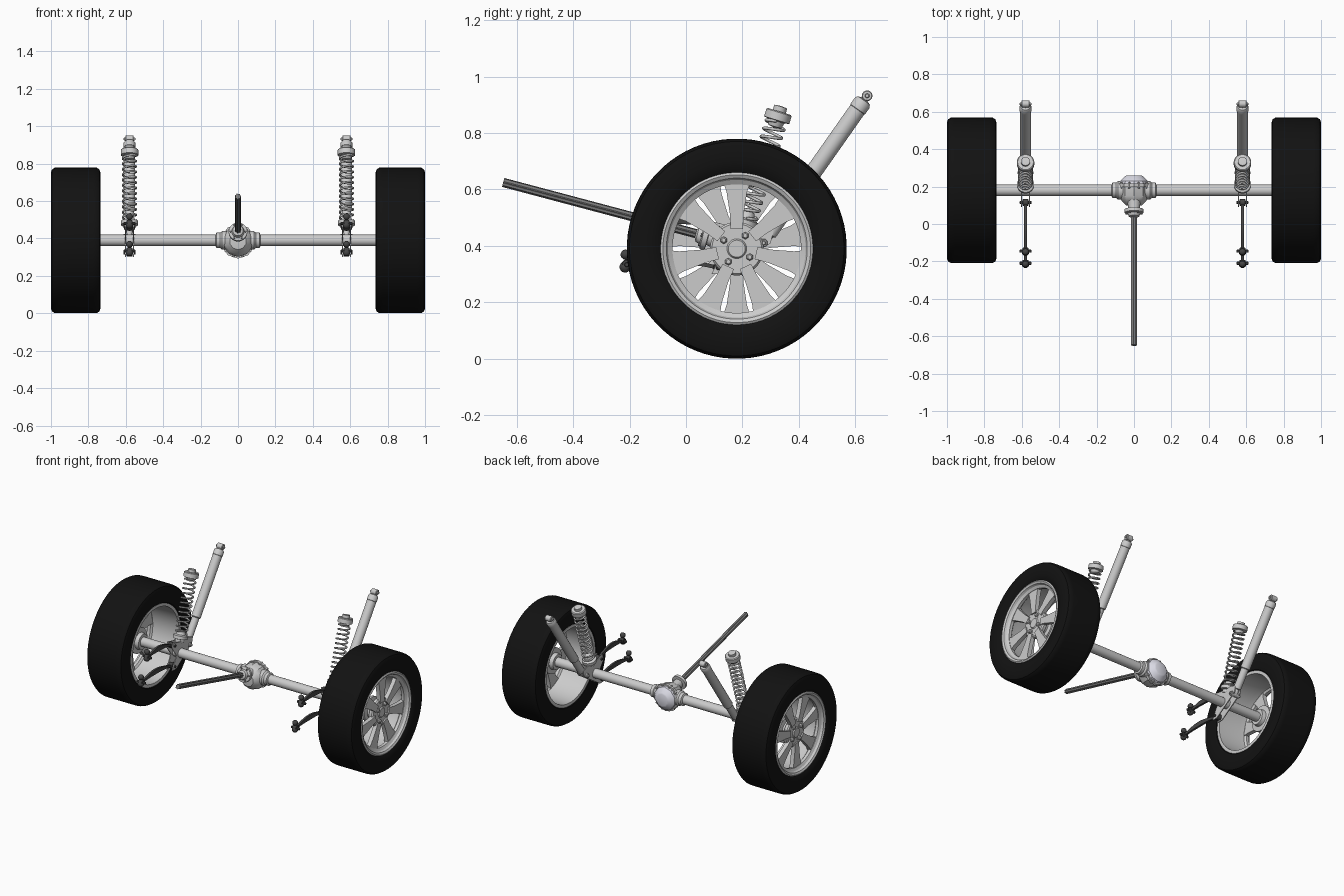
import bpy, bmesh, math
from mathutils import Vector, Matrix

if "Cube" in bpy.data.objects:
    bpy.data.objects.remove(bpy.data.objects["Cube"])


def material(name, c):
    m = bpy.data.materials.new(name)
    m.diffuse_color = (*c, 1)
    m.use_nodes = True
    m.node_tree.nodes["Principled BSDF"].inputs["Base Color"].default_value = m.diffuse_color
    return m


RUBBER = material("rubber", (0.006, 0.006, 0.006))
DARK = material("dark_steel", (0.06, 0.06, 0.06))
STEEL = material("shaft_steel", (0.2, 0.2, 0.2))
COVER = material("cover_metal", (0.72, 0.72, 0.8))


def finish(name, bm, mat=None):
    bmesh.ops.remove_doubles(bm, verts=bm.verts, dist=1e-5)
    bmesh.ops.recalc_face_normals(bm, faces=bm.faces)
    me = bpy.data.meshes.new(name)
    bm.to_mesh(me)
    bm.free()
    ob = bpy.data.objects.new(name, me)
    bpy.context.collection.objects.link(ob)
    if mat:
        me.materials.append(mat)
    return ob


def lathe(name, prof, p, d, n=32, closed=False, mat=None):
    """Spin (radius, height) points about direction d from point p."""
    M = Matrix.Translation(p) @ Vector(d).to_track_quat('Z', 'Y').to_matrix().to_4x4()
    bm = bmesh.new()
    rings = [[bm.verts.new(M @ Vector((r * math.cos(a), r * math.sin(a), h)))
              for a in (2 * math.pi * (i + .5) / n for i in range(n))] for r, h in prof]
    pairs = list(zip(rings, rings[1:])) + ([(rings[-1], rings[0])] if closed else [])
    for a, b in pairs:
        for i in range(n):
            j = (i + 1) % n
            bm.faces.new((a[i], a[j], b[j], b[i]))
    return finish(name, bm, mat)


def rod(name, a, b, r, n=20, mat=None, c=0.003):
    """Cylinder between two points with a small edge chamfer."""
    d = Vector(b) - Vector(a)
    L = d.length
    return lathe(name, [(0, 0), (r - c, 0), (r, c), (r, L - c), (r - c, L), (0, L)], a, d, n, mat=mat)


def ball(name, p, r, mat=None):
    prof = [(r * math.sin(math.pi * k / 8), -r * math.cos(math.pi * k / 8)) for k in range(9)]
    return lathe(name, prof, p, (1, 0, 0), 14, mat=mat)


def prism(name, pts, M, t, mat=None):
    """Extrude a 2D outline by t along local z, placed by matrix M."""
    bm = bmesh.new()
    lo = [bm.verts.new(M @ Vector((x, y, 0))) for x, y in pts]
    hi = [bm.verts.new(M @ Vector((x, y, t))) for x, y in pts]
    bm.faces.new(lo)
    bm.faces.new(hi)
    for i in range(len(pts)):
        j = (i + 1) % len(pts)
        bm.faces.new((lo[i], lo[j], hi[j], hi[i]))
    return finish(name, bm, mat)


def tube(name, pts, r, res=2, mat=None):
    cu = bpy.data.curves.new(name, 'CURVE')
    cu.dimensions = '3D'
    cu.bevel_depth, cu.bevel_resolution, cu.use_fill_caps = r, res, True
    sp = cu.splines.new('POLY')
    sp.points.add(len(pts) - 1)
    for q, p in zip(sp.points, pts):
        q.co = (*p, 1)
    ob = bpy.data.objects.new(name, cu)
    bpy.context.collection.objects.link(ob)
    if mat:
        cu.materials.append(mat)
    return ob


WY, WZ = 0.18, 0.39
# local y -> world y, local x -> world z helper frames: columns are (u, v, extrude)
SIDE = Matrix(((0, 0, 1, 0), (1, 0, 0, 0), (0, 1, 0, 0), (0, 0, 0, 1)))

for s, side in ((1, "right"), (-1, "left")):
    hub = Vector((0, WY, WZ))
    out = (s, 0, 0)

    # tyre
    lathe(f"tyre_{side}", [(.262, .755), (.275, .742), (.31, .736), (.365, .736), (.38, .741), (.389, .755),
                           (.39, .775), (.39, .96), (.389, .98), (.38, .994), (.365, 1.0), (.31, 1.0),
                           (.275, .992), (.262, .98)], hub, out, 72, True, RUBBER)
    # rim barrel
    lathe(f"rim_{side}", [(.27, .745), (.27, .99), (.262, .995), (.25, .988), (.244, .975), (.228, .965),
                          (.228, .945), (.24, .935), (.245, .9), (.25, .745)], hub, out, 64, True)
    # hub face and rear hub drum
    lathe(f"wheel_hub_{side}", [(0, .92), (.09, .92), (.095, .926), (.095, .945), (.088, .953), (.035, .953),
                                (.03, .96), (0, .96)], hub, out, 40)
    lathe(f"brake_hub_{side}", [(0, .84), (.05, .84), (.055, .865), (.085, .868), (.085, .885), (.06, .89),
                                (.06, .92), (0, .92)], hub, out, 36)
    # seven flared spokes, the two wheels turned half round to each other
    for k in range(7):
        a = 2 * math.pi * k / 7 + s * math.pi / 2
        M = Matrix.Translation((s * .948 - .014, WY, WZ)) @ SIDE @ Matrix.Rotation(a, 4, 'Z')
        prism(f"spoke_{side}_{k}", [(.07, -.022), (.12, -.024), (.2, -.036), (.236, -.048),
                                    (.236, .048), (.2, .036), (.12, .024), (.07, .022)], M, .028)
    # wheel nuts
    for k in range(4):
        a = math.radians(57 + 90 * k)
        p = hub + Vector((s * .95, .055 * math.cos(a), .055 * math.sin(a)))
        lathe(f"wheel_nut_{side}_{k}", [(0, 0), (.019, 0), (.019, .004), (.013, .004), (.013, .014),
                                        (.008, .02), (0, .021)], p, out, 6)

    # axle tube and collar at the differential
    rod(f"axle_tube_{side}", (0, WY, WZ), (s * .86, WY, WZ), .031, 28)
    lathe(f"axle_collar_{side}", [(.05, .05), (.05, .085), (.042, .095), (.042, .115), (.03, .12)], hub, out, 24)

    # bracket plates on the axle
    x = s * .58
    for dx in (-.024, .018):
        prism(f"axle_bracket_{side}", [(.09, .30), (.13, .30), (.2, .345), (.3, .41), (.31, .45), (.27, .465),
                                       (.16, .47), (.1, .485), (.09, .45), (.135, .39)],
              Matrix.Translation((x + dx, 0, 0)) @ SIDE, .006)

    # coil spring with seats
    A, B = Vector((x, .2, .45)), Vector((x, .335, .89))
    d = (B - A).normalized()
    L = (B - A).length
    lathe(f"spring_seat_{side}", [(0, 0), (.03, 0), (.03, .02), (.046, .024), (.046, .044), (.03, .05),
                                  (.022, .075), (0, .075)], A, d, 28)
    lathe(f"spring_cap_{side}", [(0, L - .075), (.024, L - .07), (.03, L - .05), (.047, L - .046), (.047, L - .018),
                                 (.042, L - .014), (.024, L - .014), (.024, L + .004), (0, L + .006)], A, d, 28)
    u = Vector((1, 0, 0))
    v = d.cross(u)
    n, turns = 200, 12
    tube(f"coil_spring_{side}", [A + d * (.05 + (L - .1) * i / n) +
                                 .036 * (u * math.cos(2 * math.pi * turns * i / n) +
                                         v * math.sin(2 * math.pi * turns * i / n)) for i in range(n + 1)], .0055)

    # shock absorber
    A, B = Vector((x, .275, .41)), Vector((x, .642, .932))
    L = (B - A).length
    lathe(f"shock_absorber_{side}", [(0, 0), (.016, 0), (.016, .035), (.024, .04), (.024, .17), (.03, .175),
                                     (.03, L - .06), (.032, L - .058), (.032, L - .03), (.026, L - .02),
                                     (.014, L - .016), (.014, L), (0, L)], A, B - A, 28)
    for p, w, r in ((A, .034, .015), (B, .022, .019)):
        rod(f"shock_eye_{side}", p - Vector((w, 0, 0)), p + Vector((w, 0, 0)), r, 18)
        rod(f"shock_bolt_{side}", p - Vector((w + .009, 0, 0)), p + Vector((w + .009, 0, 0)), .009, 6)

    # trailing arms, slightly bowed, with ball-ended cross bolts
    for nm, y0, z0, y1, z1 in (("upper", -.145, .48, .115, .462), ("lower", -.21, .333, .115, .322)):
        top, bot = [], []
        for i in range(9):
            t = i / 8
            y, z = y0 + (y1 - y0) * t, z0 + (z1 - z0) * t + .022 * math.sin(math.pi * t)
            h = .007 + .009 * math.sin(math.pi * min(1, t * 1.1)) ** 2
            top.append((y, z + h))
            bot.append((y, z - h))
        prism(f"{nm}_arm_{side}", top + bot[::-1], Matrix.Translation((x - .007, 0, 0)) @ SIDE, .014, DARK)
        for y, z in ((y0, z0), (y1, z1)):
            rod(f"{nm}_arm_bush_{side}", (x - .016, y, z), (x + .016, y, z), .019, 16, DARK)
            rod(f"{nm}_arm_bolt_{side}", (x - .032, y, z), (x + .032, y, z), .009, 8, DARK)
        ball(f"{nm}_arm_ball_{side}", (x, y0 - .006, z0 - .008), .02, DARK)
        ball(f"{nm}_arm_joint_{side}", (x, y0 - .004, z0 + .036), .018, DARK)

# differential housing, flange and rear cover
C = Vector((0, 0, .385))
lathe("differential_housing", [(0, .095), (.045, .1), (.07, .125), (.083, .15), (.083, .205), (0, .205)],
      C, (0, 1, 0), 10)
lathe("differential_flange", [(0, .198), (.092, .198), (.092, .216), (0, .216)], C, (0, 1, 0), 10)
lathe("differential_cover", [(0, .214), (.082, .214), (.078, .23), (.05, .256), (.04, .26), (0, .26)],
      C, (0, 1, 0), 10, mat=COVER)
for k in range(10):
    a = 2 * math.pi * k / 10
    p = C + Vector((.083 * math.cos(a), .19, .083 * math.sin(a)))
    rod(f"cover_bolt_{k}", p, p + Vector((0, .034, 0)), .007, 6, c=.002)

# pinion nose and flange
S, E = Vector((0, .06, .437)), Vector((0, -.648, .625))
d = (E - S).normalized()
lathe("pinion_nose", [(0, -.11), (.045, -.1), (.034, -.05), (.03, -.02), (.05, -.018), (.05, 0), (.034, .004),
                      (.028, .02), (.016, .026), (0, .026)], S, d, 28)
for k in range(6):
    a = 2 * math.pi * k / 6
    q = S + Vector((1, 0, 0)) * .04 * math.cos(a) + d.cross(Vector((1, 0, 0))) * .04 * math.sin(a)
    rod(f"pinion_bolt_{k}", q - d * .004, q + d * .008, .006, 6, STEEL, .001)

# splined drive shaft
gear = []
for k in range(28):
    r = .0165 if k % 4 < 2 else .0135
    a = 2 * math.pi * k / 28
    gear.append((r * math.cos(a), r * math.sin(a)))
prism("drive_shaft", gear, Matrix.Translation(S) @ d.to_track_quat('Z', 'Y').to_matrix().to_4x4(),
      (E - S).length, STEEL)

# smooth shading with sharp edges kept
for ob in bpy.context.scene.objects:
    ob.select_set(ob.type == 'MESH')
    if ob.type == 'MESH':
        bpy.context.view_layer.objects.active = ob
bpy.ops.object.shade_smooth_by_angle(angle=math.radians(32))
